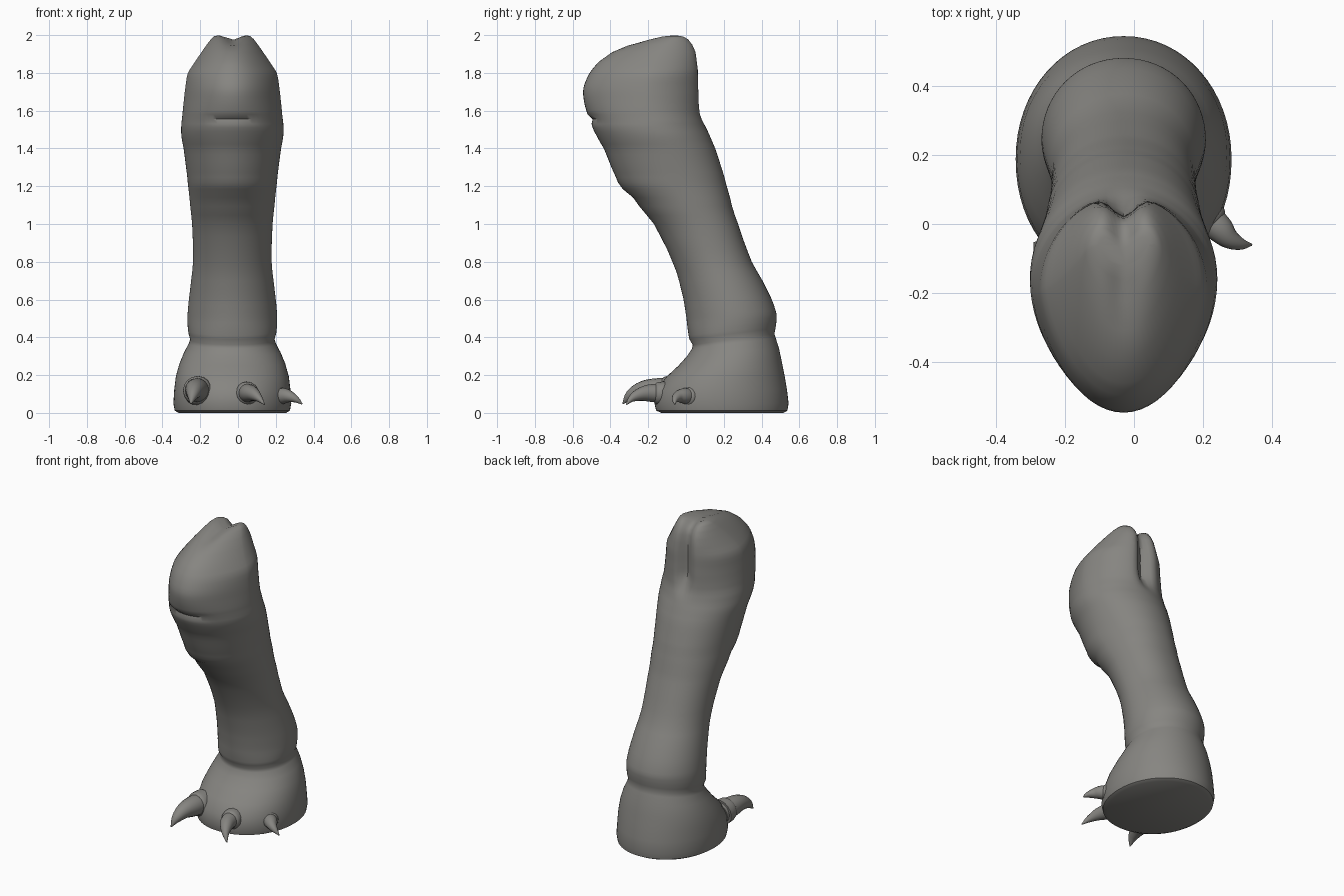
import bpy, bmesh, math
from mathutils import Vector

if "Cube" in bpy.data.objects:
    bpy.data.objects.remove(bpy.data.objects["Cube"])

CX = -0.03      # mirror plane of the limb
N = 64          # sides of every limb ring


def material(name, col):
    m = bpy.data.materials.new(name)
    m.diffuse_color = (*col, 1)
    m.use_nodes = True
    m.node_tree.nodes["Principled BSDF"].inputs["Base Color"].default_value = m.diffuse_color
    return m


HIDE = material("grey hide", (0.24, 0.235, 0.22))


def loft(name, rings):
    """Skin a list of equal-sized rings and cap both ends."""
    bm = bmesh.new()
    loops = [[bm.verts.new(p) for p in r] for r in rings]
    n = len(loops[0])
    for a, b in zip(loops, loops[1:]):
        for i in range(n):
            j = (i + 1) % n
            bm.faces.new((a[i], a[j], b[j], b[i]))
    bm.faces.new(loops[0])
    bm.faces.new(loops[-1])
    bmesh.ops.recalc_face_normals(bm, faces=bm.faces)
    me = bpy.data.meshes.new(name)
    bm.to_mesh(me)
    bm.free()
    ob = bpy.data.objects.new(name, me)
    bpy.context.collection.objects.link(ob)
    me.materials.append(HIDE)
    bpy.ops.object.select_all(action='DESELECT')
    ob.select_set(True)
    bpy.context.view_layer.objects.active = ob
    bpy.ops.object.shade_smooth_by_angle(angle=math.radians(45))
    return ob


def ramp(z, a, b):
    t = min(1, max(0, (z - a) / (b - a)))
    return t * t * (3 - 2 * t)


def section(z, w, y0, y1):
    """Egg-shaped ring with flattened back, upper rear groove and tilted ankle."""
    up = ramp(z, 1.1, 1.6)
    y1 += 0.012 * ramp(z, 1.55, 1.7)
    wy = y0 + (y1 - y0) * (0.5 + 0.05 * up)
    shaft = ramp(z, 0.36, 0.5)
    q_back = 0.98 - 0.06 * ramp(z, 0.6, 1.0) + 0.1 * up
    qx = 0.95 + 0.05 * shaft
    qy = 0.95 + 0.13 * shaft + 0.27 * ramp(z, 1.5, 1.7)
    tilt = 0.06 * math.exp(-((z - 0.37) / 0.12) ** 2)
    pts = []
    for i in range(N):
        t = 2 * math.pi * i / N
        c, s = math.cos(t), math.sin(t)
        x = w * math.copysign(abs(s) ** (q_back if c > 0 else qx), s)
        k = abs(c) ** (q_back if c > 0 else qy)
        y = wy + (y1 - wy) * k if c > 0 else wy - (wy - y0) * k
        valley = math.exp(-(x / 0.045) ** 2)
        if c > 0:
            y -= 0.06 * valley * ramp(z, 1.5, 1.68)
        # brow crease fades out towards the sides
        elif 1.54 < z < 1.57:
            y -= 0.014 * ramp(abs(x), 0.09, 0.17) * k
        zz = z + tilt * (y - y0) / (y1 - y0) - 0.025 * valley * ramp(z, 1.93, 1.99)
        pts.append((CX + x, y, zz))
    return pts


# Limb: height, half width, front y, back y
ROWS = [
    (0.0, 0.285, -0.13, 0.515), (0.012, 0.305, -0.158, 0.537),
    (0.05, 0.312, -0.167, 0.543), (0.12, 0.308, -0.155, 0.535),
    (0.19, 0.299, -0.105, 0.522), (0.25, 0.28, -0.04, 0.507),
    (0.3, 0.255, 0.005, 0.492), (0.34, 0.23, 0.032, 0.475),
    (0.36, 0.223, 0.036, 0.468), (0.39, 0.232, 0.018, 0.474),
    (0.45, 0.237, 0.008, 0.479), (0.53, 0.236, -0.002, 0.475),
    (0.65, 0.224, -0.025, 0.43), (0.8, 0.208, -0.072, 0.348),
    (1.0, 0.213, -0.17, 0.276), (1.14, 0.227, -0.28, 0.233),
    (1.185, 0.232, -0.335, 0.22), (1.22, 0.236, -0.36, 0.21),
    (1.3, 0.245, -0.395, 0.187), (1.4, 0.258, -0.435, 0.155),
    (1.47, 0.27, -0.475, 0.125), (1.53, 0.27, -0.5, 0.1),
    (1.555, 0.267, -0.494, 0.092), (1.58, 0.264, -0.521, 0.085),
    (1.65, 0.257, -0.54, 0.074), (1.72, 0.249, -0.543, 0.07),
    (1.8, 0.235, -0.51, 0.07), (1.86, 0.197, -0.46, 0.068),
    (1.91, 0.163, -0.39, 0.064), (1.95, 0.135, -0.31, 0.05),
    (1.98, 0.112, -0.225, 0.03), (1.995, 0.095, -0.16, 0.005),
    (2.0, 0.075, -0.12, -0.02),
]


def spline(a, b, c, d, t):
    return 0.5 * (2 * b + (c - a) * t + (2 * a - 5 * b + 4 * c - d) * t * t
                  + (3 * b - a - 3 * c + d) * t ** 3)


# Long spans get smooth in-between rings
rings = []
for i, row in enumerate(ROWS):
    rings.append(section(*row))
    if 8 <= i <= 27 and ROWS[i + 1][0] - row[0] > 0.055:
        quad = [Vector(ROWS[i + k]) for k in (-1, 0, 1, 2)]
        for t in (0.33, 0.67):
            v = spline(*quad, t)
            v[0] = row[0] + (ROWS[i + 1][0] - row[0]) * t
            rings.append(section(*v))
loft("leg_and_foot", rings)


def sweep(name, path):
    """Tapered tube through (x, y, z, radius) points."""
    p = [Vector(q) for q in path]
    p = [2 * p[0] - p[1]] + p + [2 * p[-1] - p[-2]]
    s = [spline(*p[i:i + 4], j / 4) for i in range(len(p) - 3) for j in range(4)]
    s.append(p[-2])
    tube = []
    for i, q in enumerate(s):
        d = (s[min(i + 1, len(s) - 1)] - s[max(i - 1, 0)]).to_3d().normalized()
        side = d.cross(Vector((0, 0, 1))).normalized()
        up = side.cross(d)
        tube.append([q.to_3d() + max(q[3], 0.003) *
                     (side * math.cos(k * math.pi / 8) + up * math.sin(k * math.pi / 8))
                     for k in range(16)])
    loft(name, tube)


# Claws: curved horns, each with a low skin collar at its root
CLAWS = {
    "outer_claw": [(-0.21, -0.04, 0.115, 0.066), (-0.22, -0.15, 0.122, 0.062),
                   (-0.23, -0.23, 0.12, 0.048), (-0.24, -0.295, 0.092, 0.029),
                   (-0.25, -0.335, 0.048, 0.003)],
    "middle_claw": [(0.04, -0.08, 0.1, 0.052), (0.055, -0.175, 0.105, 0.048),
                    (0.08, -0.235, 0.1, 0.037), (0.11, -0.285, 0.078, 0.02),
                    (0.14, -0.315, 0.045, 0.003)],
    "inner_claw": [(0.2, 0.03, 0.085, 0.045), (0.245, -0.012, 0.09, 0.041),
                   (0.275, -0.042, 0.086, 0.03), (0.31, -0.058, 0.07, 0.017),
                   (0.34, -0.06, 0.046, 0.003)],
}
COLLAR_AT = {"outer_claw": 0.72, "middle_claw": 0.8, "inner_claw": 0.6}
for name, path in CLAWS.items():
    sweep(name, path)
    a, b = Vector(path[0]), Vector(path[1])
    m = a.lerp(b, COLLAR_AT[name])
    step = (b - a).to_3d().normalized() * 0.02
    collar = [(*(m.to_3d() + step * k), m[3] + r)
              for k, r in ((-3, 0.016), (-1, 0.013), (0, 0.008), (0.6, -0.003))]
    sweep(name + "_collar", collar)
